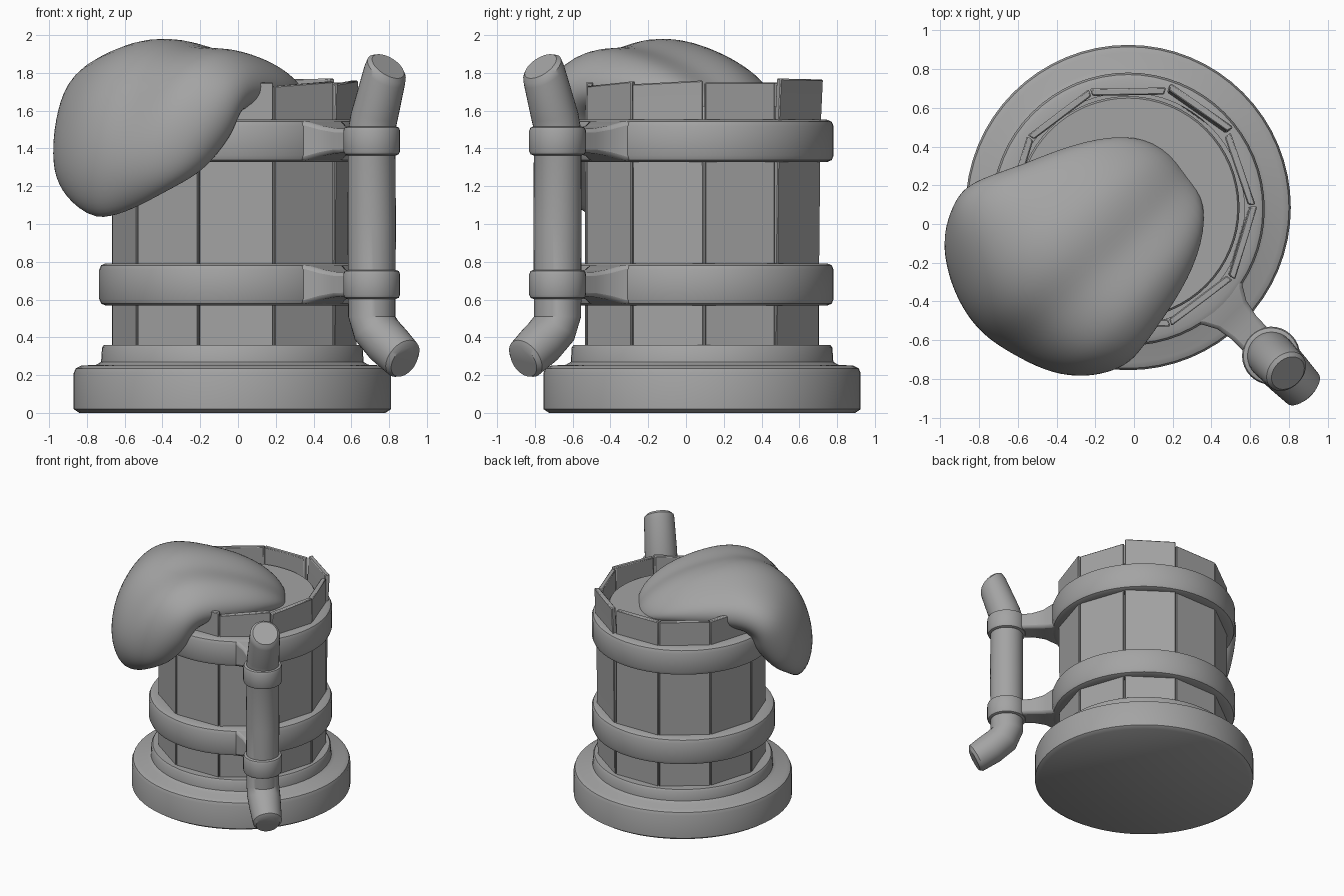
import bpy, bmesh, math
from mathutils import Vector

if "Cube" in bpy.data.objects:
    bpy.data.objects.remove(bpy.data.objects["Cube"])

CX, CY = -0.03, 0.085          # barrel axis
HX, HY = 0.708, -0.68          # grip axis

# dark grey shared by every part
GREY = bpy.data.materials.new("dark_grey")
GREY.diffuse_color = (0.37, 0.37, 0.37, 1)
GREY.use_nodes = True
GREY.node_tree.nodes["Principled BSDF"].inputs["Base Color"].default_value = GREY.diffuse_color


def finish(name, bm, bevel=0.0, segs=2, subsurf=0, angle=35):
    bmesh.ops.recalc_face_normals(bm, faces=bm.faces)
    me = bpy.data.meshes.new(name)
    bm.to_mesh(me)
    bm.free()
    me.materials.append(GREY)
    ob = bpy.data.objects.new(name, me)
    bpy.context.collection.objects.link(ob)
    if bevel:
        m = ob.modifiers.new("bevel", 'BEVEL')
        m.width, m.segments, m.limit_method = bevel, segs, 'ANGLE'
    if subsurf:
        m = ob.modifiers.new("subsurf", 'SUBSURF')
        m.levels = m.render_levels = subsurf
    bpy.ops.object.select_all(action='DESELECT')
    ob.select_set(True)
    bpy.context.view_layer.objects.active = ob
    bpy.ops.object.shade_smooth_by_angle(angle=math.radians(angle))
    return ob


def loft(bm, rings, closed=False):
    """Skin a list of equal-length point rings, capping the ends if open."""
    vs = [[bm.verts.new(p) for p in r] for r in rings]
    n = len(vs[0])
    pairs = list(zip(vs, vs[1:])) + ([(vs[-1], vs[0])] if closed else [])
    for a, b in pairs:
        for i in range(n):
            j = (i + 1) % n
            bm.faces.new((a[i], a[j], b[j], b[i]))
    if not closed:
        bm.faces.new(vs[0])
        bm.faces.new(vs[-1])


def lathe(name, profile, closed, x=CX, y=CY, n=64):
    bm = bmesh.new()
    rings = [[(x + r * math.cos(2 * math.pi * i / n), y + r * math.sin(2 * math.pi * i / n), z)
              for i in range(n)] for r, z in profile]
    loft(bm, rings, closed)
    return finish(name, bm)


def band(name, r_in, r_out, z0, z1, c, x=CX, y=CY, n=64):
    k = c * 0.3
    lathe(name, [(r_in, z0), (r_out - c, z0), (r_out - k, z0 + k), (r_out, z0 + c),
                 (r_out, z1 - c), (r_out - k, z1 - k), (r_out - c, z1), (r_in, z1)], True, x, y, n)


# stepped base
lathe("base", [(0.81, 0), (0.84, 0.02), (0.84, 0.21), (0.83, 0.235), (0.80, 0.25), (0.72, 0.255),
               (0.695, 0.27), (0.69, 0.345), (0.68, 0.36), (0.5, 0.36)], False)

# drink filling the barrel
lathe("drink", [(0.575, 0.3), (0.575, 1.61), (0.565, 1.625)], False)

# ten staves, some with loose tops: (lean out, left height, right height)
loose = {1: (0.0, 1.73, 1.755), 2: (0.01, 1.74, 1.76), 4: (0.03, 1.77, 1.765), 9: (0.0, 1.755, 1.75)}
for k in range(10):
    lean, zl, zr = loose.get(k, (0.0, 1.75, 1.75))
    a = math.radians(271 + 36 * k)
    out = Vector((math.cos(a), math.sin(a), 0))
    side = Vector((-math.sin(a), math.cos(a), 0))
    c = Vector((CX + 0.01, CY, 0))
    bm = bmesh.new()
    rings = []
    for z0, z1, dr in ((0.3, 0.3, 0), (1.5, 1.5, lean * 0.5), (zl, zr, lean)):
        rings.append([c + out * (r + dr) + side * s * w + Vector((0, 0, z0 if s < 0 else z1))
                      for r, s, w in ((0.58, -1, 0.185), (0.617, -1, 0.197),
                                      (0.617, 1, 0.197), (0.58, 1, 0.185))])
    loft(bm, rings)
    finish("stave_%d" % k, bm, bevel=0.006, segs=1)

# hoops, brackets and collars
d = Vector((HX - CX, HY - CY, 0)).normalized()
t = Vector((-d.y, d.x, 0))
up = Vector((0, 0, 1))
for label, zc in (("lower", 0.68), ("upper", 1.44)):
    band(label + "_hoop", 0.60, 0.705, zc - 0.112, zc + 0.112, 0.035, CX, CY - 0.008)
    band(label + "_collar", 0.10, 0.15, zc - 0.077, zc + 0.077, 0.022, HX, HY, 32)
    bm = bmesh.new()
    rings = []
    for r, w, h in ((0.64, 0.19, 0.108), (0.70, 0.145, 0.102), (0.77, 0.105, 0.08),
                    (0.86, 0.088, 0.066), (1.0, 0.085, 0.062)):
        p = Vector((CX, CY, zc)) + d * r
        rings.append([p + t * sx * w + up * sz * h
                      for sx, sz in ((-1, -1), (1, -1), (1, 1), (-1, 1))])
    loft(bm, rings)
    finish(label + "_bracket", bm, bevel=0.02, segs=2)

# bent grip: (distance outward from grip axis, height, radius, tilt of ring normal from vertical)
path = [(0.25, 0.272, 0.090, 118), (0.235, 0.288, 0.112, 120), (0.13, 0.36, 0.122, 132),
        (0.045, 0.43, 0.128, 154), (0.0, 0.51, 0.125, 180), (0.0, 1.0, 0.128, 180),
        (0.0, 1.50, 0.125, 180), (0.02, 1.57, 0.125, 192), (0.10, 1.79, 0.118, 216),
        (0.113, 1.82, 0.115, 222), (0.125, 1.835, 0.096, 222)]
bm = bmesh.new()
rings = []
for o, z, r, ang in path:
    a = math.radians(ang)
    v = d * math.cos(a) - up * math.sin(a)
    p = Vector((HX, HY, z)) + d * o
    rings.append([p + r * (t * math.cos(2 * math.pi * j / 32) + v * math.sin(2 * math.pi * j / 32))
                  for j in range(32)])
# the two bent ends lean the same way outward, so mirror the lower rings' tilt
for i, (o, z, r, ang) in enumerate(path):
    a = math.radians(180 - ang)
    axis = d * math.sin(a) - up * math.cos(a) if ang <= 180 else d * math.sin(-a) + up * math.cos(a)
    v = t.cross(axis).normalized()
    if v.dot(d) < 0:
        v = -v
    p = Vector((HX, HY, z)) + d * o
    rings[i] = [p + r * (t * math.cos(2 * math.pi * j / 32) + v * math.sin(2 * math.pi * j / 32))
                for j in range(32)]
loft(bm, rings)
finish("grip", bm)

# foam spilling over the rim: stations of
# (distance along spill, height, tilt, half width, half depth, sideways shift, wrap)
stations = [(-0.41, 1.56, -65, 0.14, 0.05, -0.06, 0.0), (-0.35, 1.70, -52, 0.32, 0.10, -0.06, 0.0),
            (-0.13, 1.86, -25, 0.46, 0.17, -0.07, 0.02), (0.15, 1.95, -10, 0.54, 0.20, -0.09, 0.03),
            (0.42, 1.99, 12, 0.60, 0.23, -0.12, 0.03), (0.69, 1.90, 40, 0.63, 0.25, -0.13, 0.05),
            (0.87, 1.68, 65, 0.61, 0.26, -0.13, 0.09), (0.955, 1.42, 88, 0.57, 0.26, -0.14, 0.10),
            (0.95, 1.22, 97, 0.50, 0.20, -0.16, 0.10), (0.88, 1.07, 120, 0.35, 0.13, -0.18, 0.07),
            (0.80, 1.02, 150, 0.14, 0.05, -0.19, 0.02)]
spill = Vector((-0.7071, -0.7071, 0))
across = Vector((0.7071, -0.7071, 0))
bm = bmesh.new()
rings = []
for u, z, tilt, w, h, shift, wrap in stations:
    a = math.radians(tilt)
    nrm = up * math.cos(a) + spill * math.sin(a)
    c = spill * u + up * z - nrm * h + across * shift
    ring = []
    for j in range(24):
        th = 2 * math.pi * j / 24
        co, si = math.cos(th), math.sin(th)
        sq = math.copysign(abs(si) ** 0.85, si)
        # soft lumps: crest left of centre, valley right of it, second crest further right
        q = w * co + shift
        lump = (0.025 * math.exp(-((q + 0.2) / 0.16) ** 2) - 0.035 * math.exp(-((q - 0.06) / 0.13) ** 2)
                + 0.03 * math.exp(-((q - 0.32) / 0.13) ** 2)) * max(si, 0) * min(1, h / 0.2)
        if u > 0.9:
            lump *= 0.3
        ring.append(c + across * w * co + nrm * (h * sq - wrap * co * co + lump))
    rings.append(ring)
loft(bm, rings)
finish("foam", bm, subsurf=2, angle=80)
